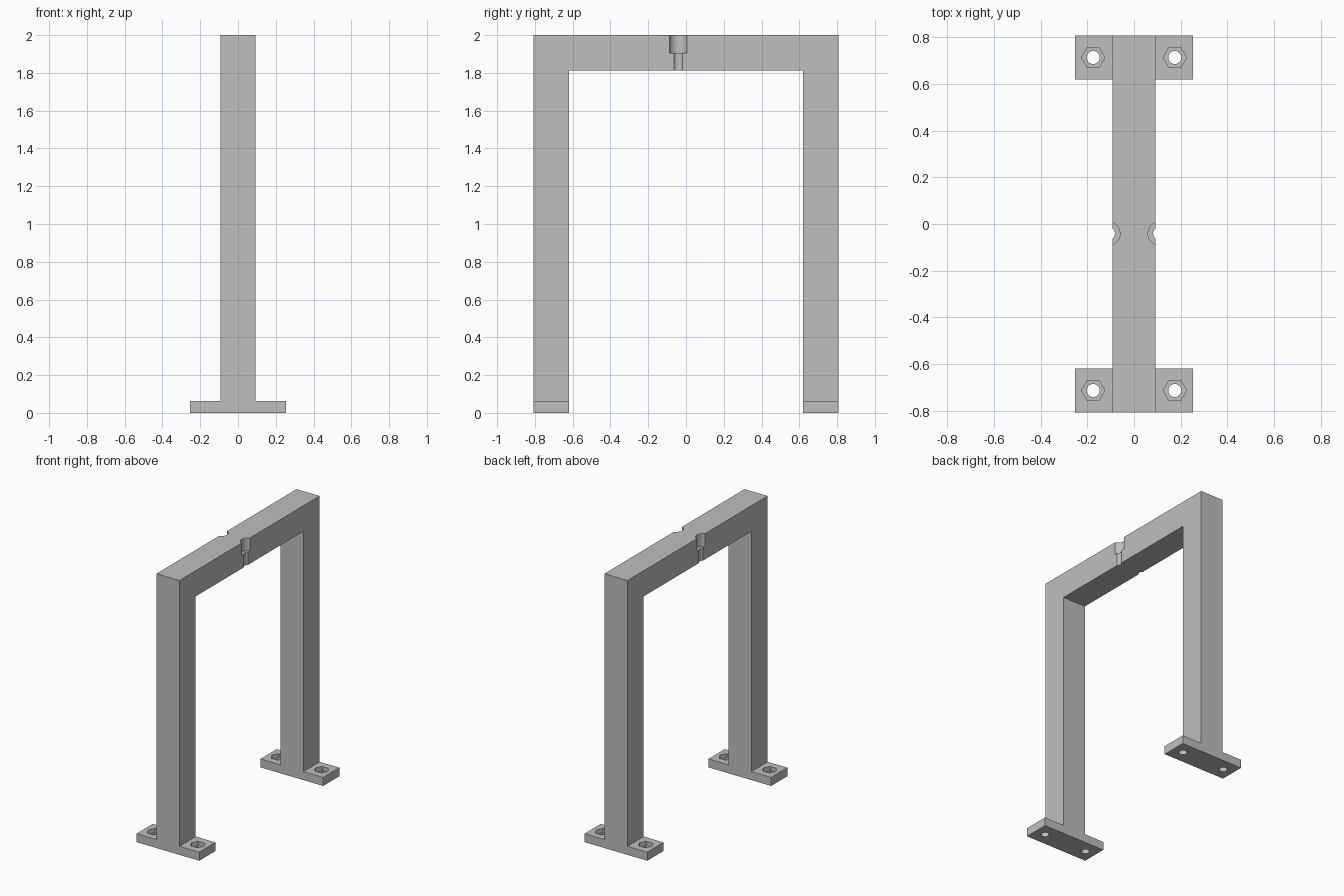
import bpy
import bmesh
from math import radians
from mathutils import Matrix

cube = bpy.data.objects.get("Cube")
if cube:
    bpy.data.objects.remove(cube)

HALF_X, HALF_Y, HEIGHT, BAR = 0.093, 0.807, 2.0, 0.187
FOOT_X, FOOT_H = 0.253, 0.062
BOLT_X, BOLT_Y = 0.175, HALF_Y - BAR / 2
NOTCH_X, NOTCH_Y = 0.11, -0.041
BORE, HEAD = 0.028, 0.05

grey = bpy.data.materials.new("plain grey")
grey.use_nodes = True
grey.diffuse_color = (0.52, 0.52, 0.52, 1)
grey.node_tree.nodes["Principled BSDF"].inputs["Base Color"].default_value = grey.diffuse_color


def finish(name, bm):
    bmesh.ops.recalc_face_normals(bm, faces=bm.faces)
    mesh = bpy.data.meshes.new(name)
    bm.to_mesh(mesh)
    bm.free()
    mesh.materials.append(grey)
    obj = bpy.data.objects.new(name, mesh)
    bpy.context.collection.objects.link(obj)
    return obj


def box(name, center, size):
    bm = bmesh.new()
    bmesh.ops.create_cube(bm, size=1, matrix=Matrix.Translation(center) @ Matrix.Diagonal((*size, 1)))
    return finish(name, bm)


def prism(bm, sides, radius, x, y, z0, z1):
    bmesh.ops.create_cone(bm, cap_ends=True, segments=sides, radius1=radius, radius2=radius,
                          depth=z1 - z0, matrix=Matrix.Translation((x, y, (z0 + z1) / 2))
                          @ Matrix.Rotation(radians(90), 4, "Z"))


def combine(target, tool, operation):
    tool.hide_render = True
    mod = target.modifiers.new(operation.lower(), "BOOLEAN")
    mod.operation, mod.solver, mod.object = operation, "EXACT", tool
    bpy.ops.object.select_all(action="DESELECT")
    bpy.context.view_layer.objects.active = target
    target.select_set(True)
    bpy.ops.object.modifier_apply(modifier=mod.name)
    bpy.data.objects.remove(tool)


# Portal arch: side profile extruded across the width
inner, under = HALF_Y - BAR, HEIGHT - BAR
profile = [(-HALF_Y, 0), (-HALF_Y, HEIGHT), (HALF_Y, HEIGHT), (HALF_Y, 0),
           (inner, 0), (inner, under), (-inner, under), (-inner, 0)]
bm = bmesh.new()
face = bm.faces.new([bm.verts.new((-HALF_X, y, z)) for y, z in profile])
side = bmesh.ops.extrude_face_region(bm, geom=[face])["geom"]
bmesh.ops.translate(bm, vec=(2 * HALF_X, 0, 0),
                    verts=[v for v in side if isinstance(v, bmesh.types.BMVert)])
frame = finish("portal_frame", bm)

# Mounting feet fused to the legs
for s in (-1, 1):
    foot = box("foot", (0, s * BOLT_Y, FOOT_H / 2), (2 * FOOT_X, BAR, FOOT_H))
    combine(frame, foot, "UNION")

# Bores through the feet and the beam edges
bores, pockets = bmesh.new(), bmesh.new()
for sx in (-1, 1):
    for sy in (-1, 1):
        prism(bores, 32, BORE, sx * BOLT_X, sy * BOLT_Y, -0.1, 0.2)
        # Hexagonal nut pocket, corners along x
        prism(pockets, 6, HEAD, sx * BOLT_X, sy * BOLT_Y, FOOT_H / 2, 0.1)
    prism(bores, 32, BORE, sx * NOTCH_X, NOTCH_Y, 1.7, 2.1)
    # Wider screw-head notch in the upper half of the beam
    prism(pockets, 48, HEAD, sx * NOTCH_X, NOTCH_Y, HEIGHT - BAR / 2, 2.1)
combine(frame, finish("bore_cutter", bores), "DIFFERENCE")
combine(frame, finish("pocket_cutter", pockets), "DIFFERENCE")

bpy.ops.object.shade_smooth_by_angle(angle=radians(30))
